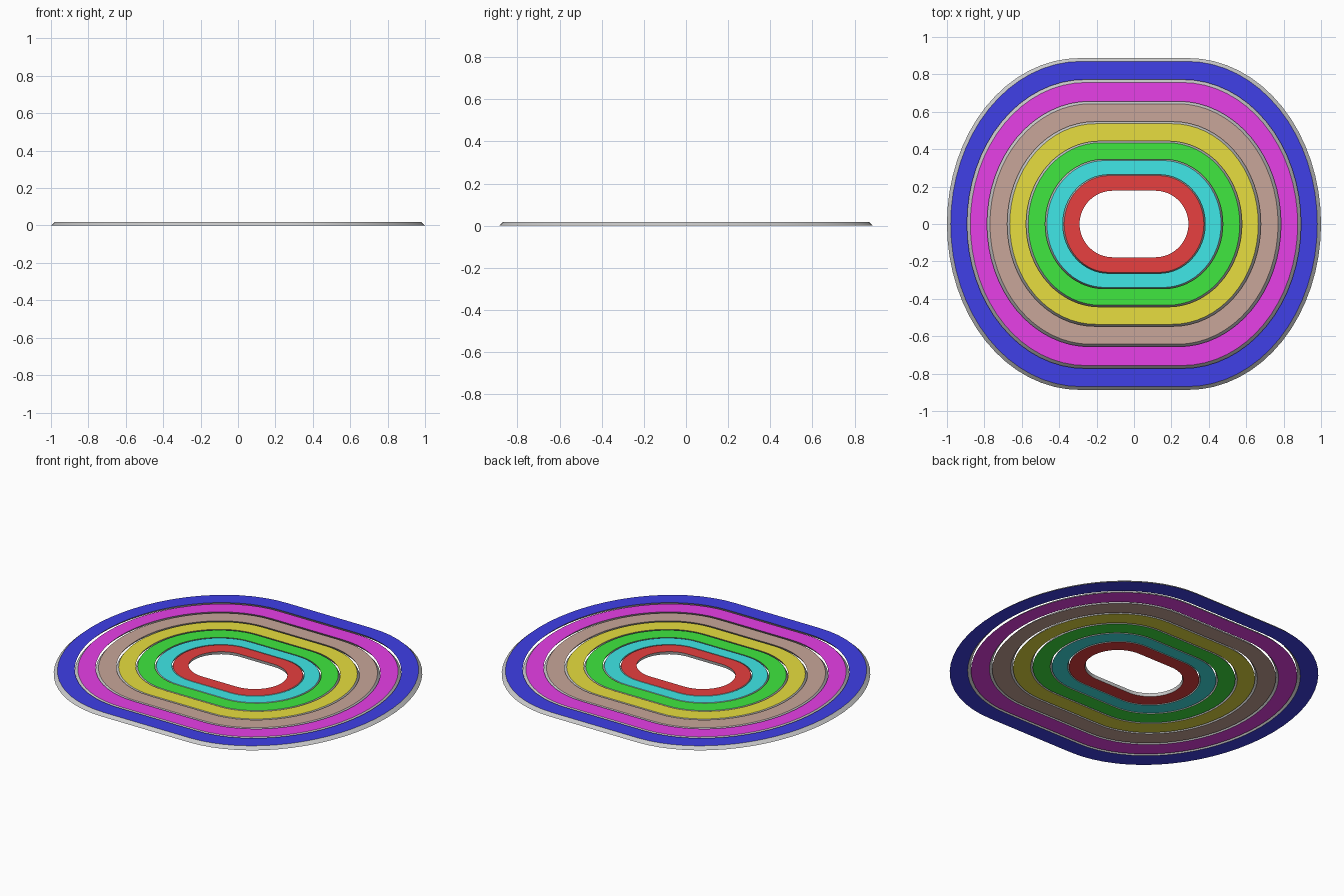
import bpy, bmesh, math

if "Cube" in bpy.data.objects:
    bpy.data.objects.remove(bpy.data.objects["Cube"])

HEIGHT = 0.018
TAPER = 0.98      # top outline is a slightly smaller copy of the bottom one
SEG = 32          # segments per rounded end


def material(name, rgb):
    m = bpy.data.materials.new(name)
    m.diffuse_color = (*rgb, 1)
    m.use_nodes = True
    m.node_tree.nodes["Principled BSDF"].inputs["Base Color"].default_value = m.diffuse_color
    return m


def outline(hx, hy):
    """Flat-sided oval: straight long sides joined by elliptical ends."""
    s = 0.04 + 0.25 * hx
    pts = []
    for side in (1, -1):
        for i in range(SEG + 1):
            t = -math.pi / 2 + math.pi * i / SEG
            pts.append((side * (s + (hx - s) * math.cos(t)), side * hy * math.sin(t)))
    return pts


def lane(name, outer, inner, mat):
    bm = bmesh.new()

    def loop(size, k, z):
        return [bm.verts.new((x * k, y * k, z)) for x, y in outline(*size)]

    # cross-section corners: bottom outer, top outer, top inner, bottom inner
    loops = [loop(outer, 1, 0), loop(outer, TAPER, HEIGHT),
             loop(inner, TAPER, HEIGHT), loop(inner, 1, 0)]
    n = len(loops[0])
    for k in range(4):
        a, b = loops[k], loops[(k + 1) % 4]
        for i in range(n):
            j = (i + 1) % n
            f = bm.faces.new((a[i], a[j], b[j], b[i]))
            f.material_index = k % 2      # walls grey, top and bottom coloured
    bmesh.ops.recalc_face_normals(bm, faces=bm.faces)
    me = bpy.data.meshes.new(name)
    bm.to_mesh(me)
    bm.free()
    me.materials.append(wall)
    me.materials.append(mat)
    ob = bpy.data.objects.new(name, me)
    bpy.context.collection.objects.link(ob)
    bpy.context.view_layer.objects.active = ob
    ob.select_set(True)


wall = material("wall_grey", (0.8, 0.8, 0.8))

# lane boundaries (half width, half depth) from outside to the central hole
sizes = [(1.0, 0.887), (0.893, 0.772), (0.786, 0.656), (0.678, 0.547),
         (0.577, 0.443), (0.475, 0.346), (0.381, 0.264), (0.291, 0.178)]
colours = [("blue", (0.05, 0.05, 0.8)), ("magenta", (0.8, 0.05, 0.8)),
           ("brown", (0.58, 0.38, 0.32)), ("yellow", (0.8, 0.73, 0.05)),
           ("green", (0.05, 0.8, 0.05)), ("cyan", (0.05, 0.8, 0.8)),
           ("red", (0.8, 0.05, 0.05))]

# nested lanes; the inner edge leans in so it meets the next lane from above
for i, (c, rgb) in enumerate(colours):
    inner = tuple(v / TAPER for v in sizes[i + 1])
    lane(c + "_lane", sizes[i], inner, material(c, rgb))

bpy.ops.object.shade_smooth_by_angle(angle=math.radians(30))
